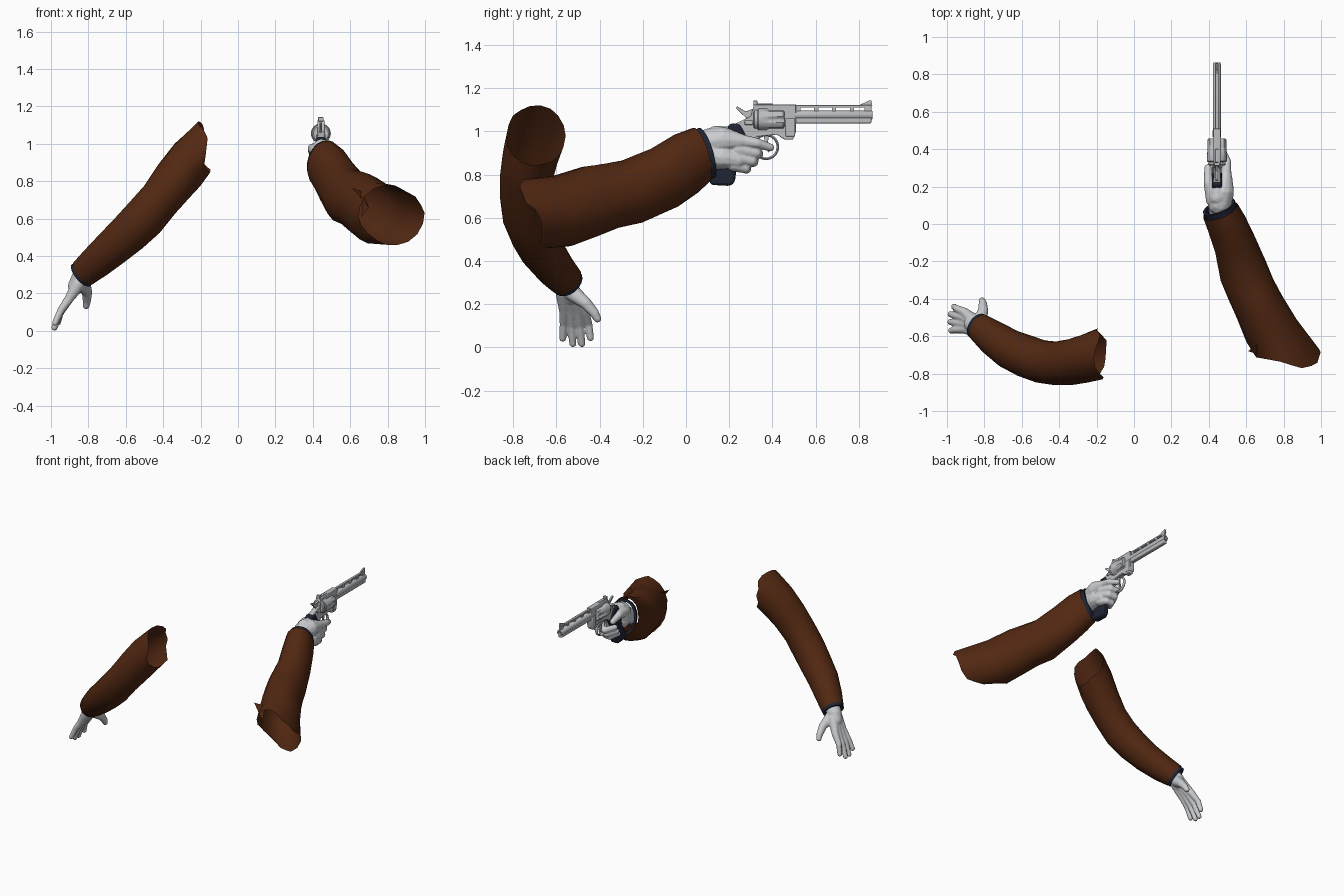
import bpy, bmesh, math, random
from mathutils import Vector, Matrix

random.seed(4)


def material(name, rgb):
    m = bpy.data.materials.new(name)
    m.diffuse_color = (*rgb, 1)
    return m


BROWN = material("brown_cloth", (0.085, 0.021, 0.006))
NAVY = material("dark_navy", (0.014, 0.018, 0.035))
SKIN = material("pale_glove", (0.60, 0.61, 0.63))
STEEL = material("steel", (0.50, 0.51, 0.53))


def finish(name, bm, mat, angle=40, normals=True):
    if normals:
        bmesh.ops.recalc_face_normals(bm, faces=bm.faces)
    me = bpy.data.meshes.new(name)
    bm.to_mesh(me)
    bm.free()
    me.materials.append(mat)
    me.shade_smooth()
    me.set_sharp_from_angle(angle=math.radians(angle))
    ob = bpy.data.objects.new(name, me)
    bpy.context.collection.objects.link(ob)
    return ob


def cloth_tube(name, rings, mat, sides=18, fray=0.0, wrinkle=0.0):
    """Open tube; each ring is (centre, axis, half width, half height)."""
    bm = bmesh.new()
    loops = []
    for k, (c, t, ru, rv) in enumerate(rings):
        t = Vector(t).normalized()
        u = t.cross(Vector((0, 0, 1))).normalized()
        v = u.cross(t)
        loop = []
        for i in range(sides):
            a = 2 * math.pi * i / sides
            s = 1 + random.uniform(-wrinkle, wrinkle)
            p = Vector(c) + (u * ru * math.cos(a) + v * rv * math.sin(a)) * s
            if k == len(rings) - 1:
                p += t * fray * (math.sin(3 * a + 1) + random.uniform(-.6, .6))
            loop.append(bm.verts.new(p))
        loops.append(loop)
    for a, b in zip(loops, loops[1:]):
        for i in range(sides):
            j = (i + 1) % sides
            bm.faces.new((a[i], a[j], b[j], b[i]))
    return finish(name, bm, mat, 70)


def hand(name, strands):
    """Chains of balls (x, y, z, r) fused into one smooth surface."""
    bm = bmesh.new()
    for strand in strands:
        for p, q in zip(strand, strand[1:]):
            d = (Vector(q[:3]) - Vector(p[:3])).length
            n = max(2, int(d / (0.3 * min(p[3], q[3]))))
            for i in range(n + 1):
                w = Vector(p).lerp(Vector(q), i / n)
                bmesh.ops.create_icosphere(bm, subdivisions=2, radius=w[3],
                                           matrix=Matrix.Translation(w[:3]))
    ob = finish(name, bm, SKIN, 180, False)
    r = ob.modifiers.new("fuse", 'REMESH')
    r.mode, r.voxel_size, r.use_smooth_shade = 'VOXEL', 0.005, True
    s = ob.modifiers.new("soften", 'SMOOTH')
    s.factor, s.iterations = 0.5, 5
    return ob


GX = 0.443  # gun centre plane


def plate(name, pts, width, mat=STEEL, bevel=0.004):
    """Side profile (y, z) extruded across x, edges rounded."""
    bm = bmesh.new()
    f = bm.faces.new([bm.verts.new((GX - width / 2, y, z)) for y, z in pts])
    e = bmesh.ops.extrude_face_region(bm, geom=[f])
    bmesh.ops.translate(bm, vec=(width, 0, 0),
                        verts=[g for g in e["geom"] if isinstance(g, bmesh.types.BMVert)])
    ob = finish(name, bm, mat, 35)
    if bevel:
        b = ob.modifiers.new("round", 'BEVEL')
        b.width, b.segments, b.limit_method = bevel, 2, 'ANGLE'
    return ob


def block(name, y0, y1, z0, z1, width, bevel=0.0):
    return plate(name, [(y0, z0), (y1, z0), (y1, z1), (y0, z1)], width, STEEL, bevel)


def lathe(name, prof, z, sides=32, flutes=0.0):
    """Turned part along y from (y, radius, fluted 0/1)."""
    bm = bmesh.new()
    loops = []
    for y, r, fl in prof:
        loop = []
        for i in range(sides):
            a = 2 * math.pi * i / sides
            rr = r - fl * flutes * max(0, math.cos(6 * a))
            loop.append(bm.verts.new((GX + rr * math.cos(a), y, z + rr * math.sin(a))))
        loops.append(loop)
    for a, b in zip(loops, loops[1:]):
        for i in range(sides):
            j = (i + 1) % sides
            bm.faces.new((a[i], a[j], b[j], b[i]))
    bm.faces.new(loops[0])
    bm.faces.new(loops[-1])
    return finish(name, bm, STEEL, 35)


# Hanging arm: sleeve, cuff, open hand
cloth_tube("left_sleeve", [
    ((-.825, -.555, .31), (.70, -.45, .62), .078, .080),
    ((-.76, -.605, .365), (.72, -.45, .60), .092, .090),
    ((-.67, -.665, .445), (.74, -.40, .60), .105, .100),
    ((-.58, -.705, .525), (.74, -.30, .65), .112, .110),
    ((-.50, -.735, .605), (.70, -.15, .70), .116, .113),
    ((-.42, -.745, .70), (.66, -.02, .74), .117, .113),
    ((-.34, -.738, .80), (.70, .08, .68), .122, .122),
    ((-.27, -.72, .89), (.85, .10, .50), .128, .133),
    ((-.18, -.695, .98), (1, .05, .18), .136, .142)],
    BROWN, fray=0.015, wrinkle=0.02)
cloth_tube("left_cuff", [
    ((-.80, -.575, .33), (.70, -.45, .62), .074, .074),
    ((-.838, -.546, .298), (.70, -.45, .62), .074, .077),
    ((-.838, -.546, .298), (.70, -.45, .62), .060, .062),
    ((-.80, -.575, .33), (.70, -.45, .62), .058, .058)], NAVY)
left = [[(-.78, -.59, .36, .052), (-.84, -.55, .28, .053), (-.865, -.535, .24, .046)],
        [(-.83, -.535, .26, .042), (-.807, -.465, .205, .029),
         (-.808, -.425, .16, .023), (-.812, -.41, .133, .019)]]
for ky, my, ty, tx, tz in ((-.472, -.452, -.442, -.962, .045), (-.503, -.492, -.482, -.981, .017),
                           (-.534, -.530, -.524, -.982, .017), (-.563, -.566, -.570, -.978, .042)):
    left.append([(-.85, -.545 + (ky + .518) * .5, .255, .038), (-.905, ky, .168, .025),
                 (-.948, my, .095 + tz * .3, .0195), (tx, ty, tz, .017)])
hand("left_hand", left)

# Aiming arm: sleeve, torn flap, cuff, gripping hand
cloth_tube("right_sleeve", [
    ((.462, .07, .89), (.38, -.90, -.28), .098, .132),
    ((.495, .0, .85), (.40, -.85, -.36), .105, .145),
    ((.535, -.10, .785), (.40, -.82, -.42), .113, .150),
    ((.583, -.25, .72), (.40, -.88, -.28), .130, .152),
    ((.625, -.35, .70), (.40, -.88, -.20), .133, .155),
    ((.668, -.44, .675), (.44, -.87, -.20), .135, .165),
    ((.735, -.57, .63), (.40, -.88, -.25), .145, .168),
    ((.82, -.69, .62), (-.12, -.92, -.36), .175, .168)],
    BROWN, fray=0.02, wrinkle=0.02)
bm = bmesh.new()
v = [bm.verts.new(p) for p in ((.61, -.68, .765), (.67, -.635, .74), (.70, -.71, .66), (.66, -.67, .61))]
bm.faces.new((v[0], v[1], v[2]))
bm.faces.new((v[1], v[3], v[2]))
finish("torn_flap", bm, BROWN)
cloth_tube("right_cuff", [
    ((.47, .05, .88), (.38, -.90, -.28), .088, .118),
    ((.454, .093, .897), (.38, -.90, -.28), .092, .124),
    ((.454, .093, .897), (.38, -.90, -.28), .076, .106),
    ((.47, .05, .88), (.38, -.90, -.28), .074, .102)], NAVY)
hand("right_hand", [
    [(.475, .0, .865, .062), (.458, .11, .915, .066)],
    [(.458, .11, .95, .066), (.475, .17, .96, .062), (.49, .25, .955, .036)],
    [(.462, .11, .885, .066), (.48, .17, .88, .056), (.487, .24, .865, .036)],
    [(.445, .14, .985, .042), (.445, .20, .99, .032)],
    [(.49, .25, .957, .032), (.497, .33, .945, .024), (.475, .39, .925, .019)],
    [(.488, .24, .915, .032), (.48, .325, .90, .026), (.435, .335, .895, .024), (.40, .27, .90, .021)],
    [(.488, .23, .88, .032), (.48, .305, .862, .025), (.435, .312, .858, .024), (.40, .25, .865, .021)],
    [(.484, .22, .845, .032), (.475, .275, .828, .023), (.435, .28, .825, .022), (.405, .225, .835, .019)],
    [(.425, .13, .96, .042), (.398, .22, .975, .027), (.396, .30, .955, .021)]])

# Revolver: grip and frame
plate("grip", [(.20, 1.035), (.25, 1.035), (.29, .96), (.24, .87), (.226, .765), (.205, .747),
               (.115, .752), (.102, .785), (.15, .87), (.17, .96)], .054, NAVY, .012)
plate("frame", [(.20, 1.025), (.25, 1.045), (.30, 1.07), (.315, 1.125), (.51, 1.125), (.51, 1.0),
                (.495, .962), (.455, .962), (.42, .985), (.33, .975), (.29, .95), (.24, .95)], .038)
lathe("cylinder", [(.332, .050, 0), (.336, .053, 0), (.372, .053, 0), (.385, .053, 1),
                   (.450, .053, 1), (.456, .048, 1)], 1.055, 72, .009)
lathe("recoil_shield", [(.312, .040, 0), (.318, .047, 0), (.330, .047, 0)], 1.055)
block("crane", .46, .505, .975, 1.06, .044, .006)
block("cylinder_latch", .27, .31, 1.03, 1.05, .05, .004)
# Barrel with under-rod housing and ventilated rib
lathe("barrel", [(.50, .021, 0), (.858, .021, 0), (.863, .018, 0), (.863, .010, 0), (.83, .010, 0)], 1.075)
block("under_lug", .50, .858, 1.036, 1.07, .032, .007)
block("rib_top", .50, .858, 1.109, 1.121, .018, .002)
for y0, y1 in ((.50, .53), (.592, .612), (.675, .695), (.758, .778), (.825, .858)):
    block("rib_post", y0, y1, 1.085, 1.112, .016)
plate("front_sight", [(.80, 1.12), (.846, 1.142), (.858, 1.142), (.862, 1.12)], .010, STEEL, 0)
block("rear_sight", .312, .33, 1.12, 1.142, .028, .002)
block("sight_base", .33, .40, 1.12, 1.129, .018, .002)
# Hammer, trigger and guard
plate("hammer", [(.285, 1.04), (.32, 1.06), (.318, 1.108), (.295, 1.098), (.275, 1.092), (.238, 1.115),
                 (.229, 1.108), (.262, 1.077), (.278, 1.062)], .014, STEEL, .002)
plate("trigger", [(.36, .985), (.385, .985), (.378, .945), (.388, .905), (.38, .902), (.365, .94)],
      .012, STEEL, .002)
bm = bmesh.new()
N, M = 32, 8
grid = [[bm.verts.new((GX + .011 * math.cos(b),
                       .37 + (.055 + .006 * math.sin(b)) * math.cos(a),
                       .928 + (.055 + .006 * math.sin(b)) * math.sin(a)))
         for b in (2 * math.pi * j / M for j in range(M))]
        for a in (2 * math.pi * i / N for i in range(N))]
for i in range(N):
    for j in range(M):
        i2, j2 = (i + 1) % N, (j + 1) % M
        bm.faces.new((grid[i][j], grid[i2][j], grid[i2][j2], grid[i][j2]))
finish("trigger_guard", bm, STEEL, 60)
